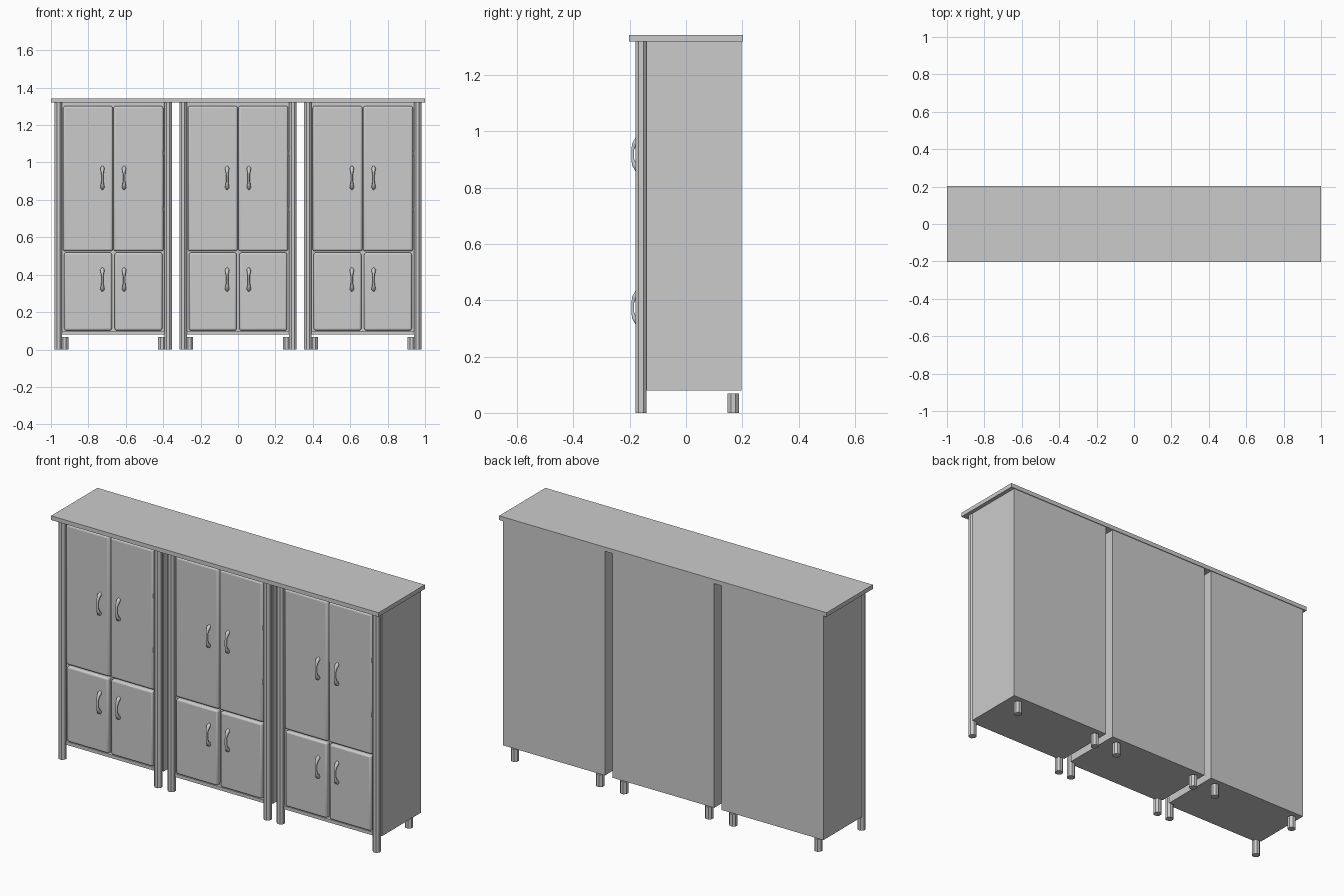
import bpy
import math

cube = bpy.data.objects.get("Cube")
if cube:
    bpy.data.objects.remove(cube, do_unlink=True)

grey = bpy.data.materials.new("plain_grey")
grey.use_nodes = True
grey.diffuse_color = (0.6, 0.6, 0.6, 1)
grey.node_tree.nodes["Principled BSDF"].inputs["Base Color"].default_value = (0.6, 0.6, 0.6, 1)


def finish(ob, name):
    ob.name = name
    ob.data.materials.clear()
    ob.data.materials.append(grey)
    return ob


def box(name, x, y, z, bevel=0):
    """Box from (min, max) pairs, with optional rounded edges."""
    bpy.ops.mesh.primitive_cube_add(size=1, location=[sum(p) / 2 for p in (x, y, z)])
    ob = bpy.context.object
    ob.scale = [p[1] - p[0] for p in (x, y, z)]
    bpy.ops.object.transform_apply(location=False, rotation=False, scale=True)
    if bevel:
        mod = ob.modifiers.new("rounded_edges", "BEVEL")
        mod.width = bevel
        mod.segments = 3
        bpy.ops.object.shade_smooth_by_angle(angle=math.radians(35))
    return finish(ob, name)


def post(name, x, y, height, radius=0.02):
    """Eight-sided upright with flats facing the front and sides."""
    bpy.ops.mesh.primitive_cylinder_add(
        vertices=8, radius=radius / math.cos(math.pi / 8), depth=height,
        location=(x, y, height / 2), rotation=(0, 0, math.pi / 8))
    return finish(bpy.context.object, name)


def handle(name, x, z):
    """Bowed pull with wide ends and a slim grip."""
    path = [(-0.165, 0.062, 0.6), (-0.172, 0.052, 1.5), (-0.184, 0.036, 1.1),
            (-0.189, 0.018, 0.75), (-0.189, -0.018, 0.75),
            (-0.184, -0.036, 1.1), (-0.172, -0.052, 1.5), (-0.165, -0.062, 0.6)]
    curve = bpy.data.curves.new(name, "CURVE")
    curve.dimensions = "3D"
    curve.bevel_depth = 0.008
    curve.bevel_resolution = 1
    curve.use_fill_caps = True
    spline = curve.splines.new("POLY")
    spline.points.add(len(path) - 1)
    for point, (y, dz, r) in zip(spline.points, path):
        point.co = (x, y, z + dz, 1)
        point.radius = r
    ob = bpy.data.objects.new(name, curve)
    bpy.context.collection.objects.link(ob)
    return finish(ob, name)


# Shared worktop
box("worktop", (-1, 1), (-0.202, 0.202), (1.32, 1.343))

# Three identical cabinets
for cabinet, cx in (("right", -0.667), ("middle", 0), ("left", 0.667)):
    box(cabinet + "_cabinet_body", (cx - 0.311, cx + 0.311), (-0.14, 0.198), (0.08, 1.32))
    # Front rail along the bottom edge, between the posts
    box(cabinet + "_bottom_rail", (cx - 0.275, cx + 0.275), (-0.16, -0.138), (0.08, 0.098))

    for side, s in (("right", -1), ("left", 1)):
        tag = f"{cabinet}_cabinet_{side}_"
        post(tag + "front_post", cx + s * 0.293, -0.16, 1.32)
        post(tag + "back_foot", cx + s * 0.26, 0.168, 0.068)

        # Tall upper door and short lower door, each with a pull
        box(tag + "upper_door", sorted((cx + s * 0.002, cx + s * 0.268)),
            (-0.168, -0.135), (0.526, 1.302), 0.012)
        box(tag + "lower_door", sorted((cx + s * 0.008, cx + s * 0.262)),
            (-0.168, -0.135), (0.102, 0.518), 0.01)
        handle(tag + "upper_handle", cx + s * 0.058, 0.918)
        handle(tag + "lower_handle", cx + s * 0.058, 0.374)

    # Small hinge pins beside the upper left door
    for level, z in (("lower", 0.75), ("upper", 1.05)):
        bpy.ops.mesh.primitive_cylinder_add(vertices=8, radius=0.004, depth=0.025,
                                            location=(cx + 0.27, -0.166, z))
        finish(bpy.context.object, f"{cabinet}_cabinet_{level}_hinge")
